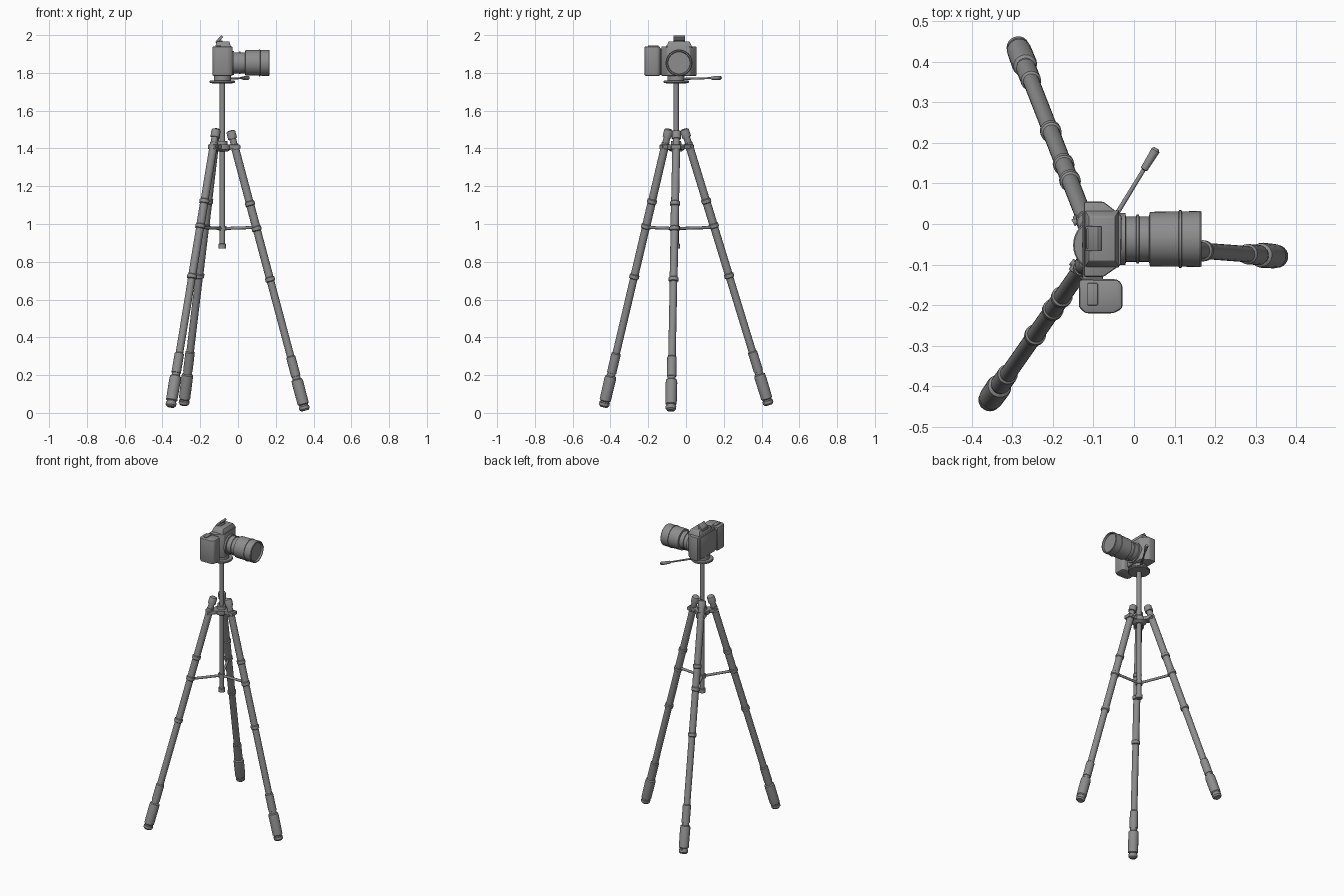
import bpy, bmesh, math
from mathutils import Vector, Matrix

cube = bpy.data.objects.get("Cube")
if cube:
    bpy.data.objects.remove(cube, do_unlink=True)

grey = bpy.data.materials.new("mid grey")
grey.use_nodes = True
grey.diffuse_color = (0.27, 0.27, 0.27, 1)
grey.node_tree.nodes["Principled BSDF"].inputs["Base Color"].default_value = grey.diffuse_color


def finish(name, bm, bevel=0.0):
    """Turn a bmesh into a smooth-by-angle object."""
    bmesh.ops.recalc_face_normals(bm, faces=bm.faces)
    if bevel:
        bmesh.ops.bevel(bm, geom=list(bm.edges), offset=bevel, segments=2,
                        profile=0.5, affect='EDGES', clamp_overlap=True)
    mesh = bpy.data.meshes.new(name)
    bm.to_mesh(mesh)
    bm.free()
    mesh.materials.append(grey)
    mesh.shade_smooth()
    mesh.set_sharp_from_angle(angle=math.radians(32))
    obj = bpy.data.objects.new(name, mesh)
    bpy.context.collection.objects.link(obj)
    return obj


def lathe(name, start, direction, profile, sides=24):
    """Revolve (distance, radius) pairs about an axis and cap both ends."""
    bm = bmesh.new()
    rot = Vector(direction).to_track_quat('Z', 'Y')
    rings = []
    for d, r in profile:
        ring = []
        for i in range(sides):
            a = math.tau * i / sides
            p = Vector((r * math.cos(a), r * math.sin(a), d))
            ring.append(bm.verts.new(rot @ p + Vector(start)))
        rings.append(ring)
    for lo, hi in zip(rings, rings[1:]):
        for i in range(sides):
            j = (i + 1) % sides
            bm.faces.new((lo[i], lo[j], hi[j], hi[i]))
    bm.faces.new(rings[0][::-1])
    bm.faces.new(rings[-1])
    return finish(name, bm)


def rod(name, a, b, r, sides=12):
    a, b = Vector(a), Vector(b)
    return lathe(name, a, b - a, [(0, r), ((b - a).length, r)], sides)


def prism(name, outline, z0, z1, bevel=0.0, top_scale=1.0):
    """Extrude an (x, y) outline upward, optionally tapering the top."""
    bm = bmesh.new()
    c = sum((Vector(p) for p in outline), Vector((0, 0))) / len(outline)
    lo = [bm.verts.new((x, y, z0)) for x, y in outline]
    hi = [bm.verts.new((*(c + (Vector(p) - c) * top_scale), z1)) for p in outline]
    n = len(outline)
    for i in range(n):
        j = (i + 1) % n
        bm.faces.new((lo[i], lo[j], hi[j], hi[i]))
    bm.faces.new(lo[::-1])
    bm.faces.new(hi)
    return finish(name, bm, bevel)


def box(name, centre, size, rot=None, bevel=0.0):
    bm = bmesh.new()
    m = Matrix.Translation(centre) @ (rot or Matrix()) @ Matrix.Diagonal((*size, 1))
    bmesh.ops.create_cube(bm, size=1, matrix=m)
    return finish(name, bm, bevel)


def rect(x0, x1, y0, y1):
    return [(x0, y0), (x1, y0), (x1, y1), (x0, y1)]


CX, CY = -0.083, -0.052
UP = (0, 0, 1)

# Centre column with its end cap, hub collar and spreader ring
lathe("centre_column", (CX, CY, 0.87), UP,
      [(0, 0.02), (0.025, 0.02), (0.026, 0.014), (0.89, 0.014)])
lathe("hub_collar", (CX, CY, 1.385), UP,
      [(0, 0.03), (0.01, 0.045), (0.035, 0.045), (0.036, 0.028), (0.055, 0.026)])
lathe("spreader_ring", (CX, CY, 0.965), UP, [(0, 0.021), (0.025, 0.021)])

# Legs: top knob, tubes, clamps, sleeve, rubber grip and foot
leg_profile = [(0, 0.014), (0.004, 0.021), (0.01, 0.024), (0.045, 0.024), (0.046, 0.018),
               (0.075, 0.018), (0.076, 0.021)]
for d, tube in ((0.385, 0.022), (0.522, 0.021), (0.798, 0.02)):
    before = leg_profile[-1][1]
    leg_profile += [(d, before), (d + 0.004, 0.026), (d + 0.022, 0.026), (d + 0.026, tube)]
leg_profile += [(1.23, 0.02), (1.235, 0.025), (1.34, 0.025), (1.341, 0.022), (1.355, 0.022),
                (1.36, 0.029), (1.375, 0.031), (1.49, 0.03), (1.495, 0.024),
                (1.502, 0.024), (1.503, 0.028), (1.518, 0.028), (1.527, 0.02)]

legs = {"left": ((-0.04, -0.05, 1.495), (0.355, -0.08, 0.012)),
        "back": ((-0.112, -0.01, 1.503), (-0.287, 0.438, 0.042)),
        "front": ((-0.115, -0.09, 1.503), (-0.357, -0.436, 0.032))}
for side, (top, foot) in legs.items():
    top, foot = Vector(top), Vector(foot)
    axis = foot - top
    fit = axis.length / leg_profile[-1][0]
    lathe(side + "_leg", top, axis, [(d * fit, r) for d, r in leg_profile], 20)
    # Hub arm holding the leg, with a hinge pin across it
    at = top + axis * 0.063
    flat = Vector((at.x - CX, at.y - CY, 0)).normalized()
    turn = Matrix.Rotation(math.atan2(flat.y, flat.x), 4, 'Z')
    box(side + "_hub_arm", Vector((CX, CY, 1.408)) + flat * 0.05, (0.09, 0.05, 0.024),
        turn, 0.004)
    across = flat.cross(Vector(UP)) * 0.031
    rod(side + "_hinge_pin", at - across, at + across, 0.009)
    # Spreader bar out to the clamp
    t = (top.z - 0.982) / (top.z - foot.z)
    rod(side + "_spreader_bar", (CX, CY, 0.976), top + axis * t, 0.008)

# Pan head with its plate and handle
lathe("head_plate", (CX, CY, 1.743), UP,
      [(0, 0.03), (0.003, 0.064), (0.006, 0.067), (0.014, 0.067), (0.017, 0.064),
       (0.018, 0.045), (0.045, 0.045)], 32)
handle_start, handle_end = Vector((-0.07, -0.02, 1.768)), Vector((0.056, 0.186, 1.774))
length = (handle_end - handle_start).length
lathe("pan_handle", handle_start, handle_end - handle_start,
      [(0, 0.006), (length - 0.062, 0.005), (length - 0.06, 0.009),
       (length - 0.006, 0.011), (length, 0.007)], 14)

# Camera body, hand grip and the slab joining them
prism("camera_body", [(-0.123, -0.13), (-0.075, -0.13), (-0.032, -0.1), (-0.03, 0.02),
                      (-0.075, 0.055), (-0.123, 0.055)], 1.784, 1.94, 0.005)
prism("camera_back", rect(-0.127, -0.076, -0.18, 0.03), 1.79, 1.93, 0.006)
prism("hand_grip", [(-0.136, -0.205), (-0.12, -0.22), (-0.05, -0.22), (-0.028, -0.208),
                    (-0.028, -0.15), (-0.04, -0.136), (-0.136, -0.136)], 1.784, 1.94, 0.008)
box("grip_display", (-0.102, -0.173, 1.941), (0.026, 0.055, 0.01), None, 0.003)

# Viewfinder hump and tilted flash plate
prism("viewfinder_hump", rect(-0.122, -0.036, -0.108, 0.035), 1.935, 1.967, 0.003, 0.76)
tilt = Matrix.Rotation(math.radians(-48), 4, 'Y')
box("flash_plate", (-0.099, -0.036, 1.977), (0.048, 0.062, 0.014), tilt, 0.003)
box("flash_foot", (-0.1, -0.036, 1.965), (0.034, 0.05, 0.014), None, 0.002)

# Lens barrel with ridges and a recessed front element
lathe("lens_barrel", (-0.045, -0.037, 1.853), (1, 0, 0),
      [(0, 0.064), (0.024, 0.064), (0.025, 0.056), (0.05, 0.056), (0.051, 0.06),
       (0.057, 0.06), (0.058, 0.056), (0.082, 0.056), (0.084, 0.067), (0.155, 0.068),
       (0.156, 0.071), (0.162, 0.071), (0.163, 0.068), (0.208, 0.069), (0.211, 0.067),
       (0.211, 0.061), (0.2, 0.058)], 40)
